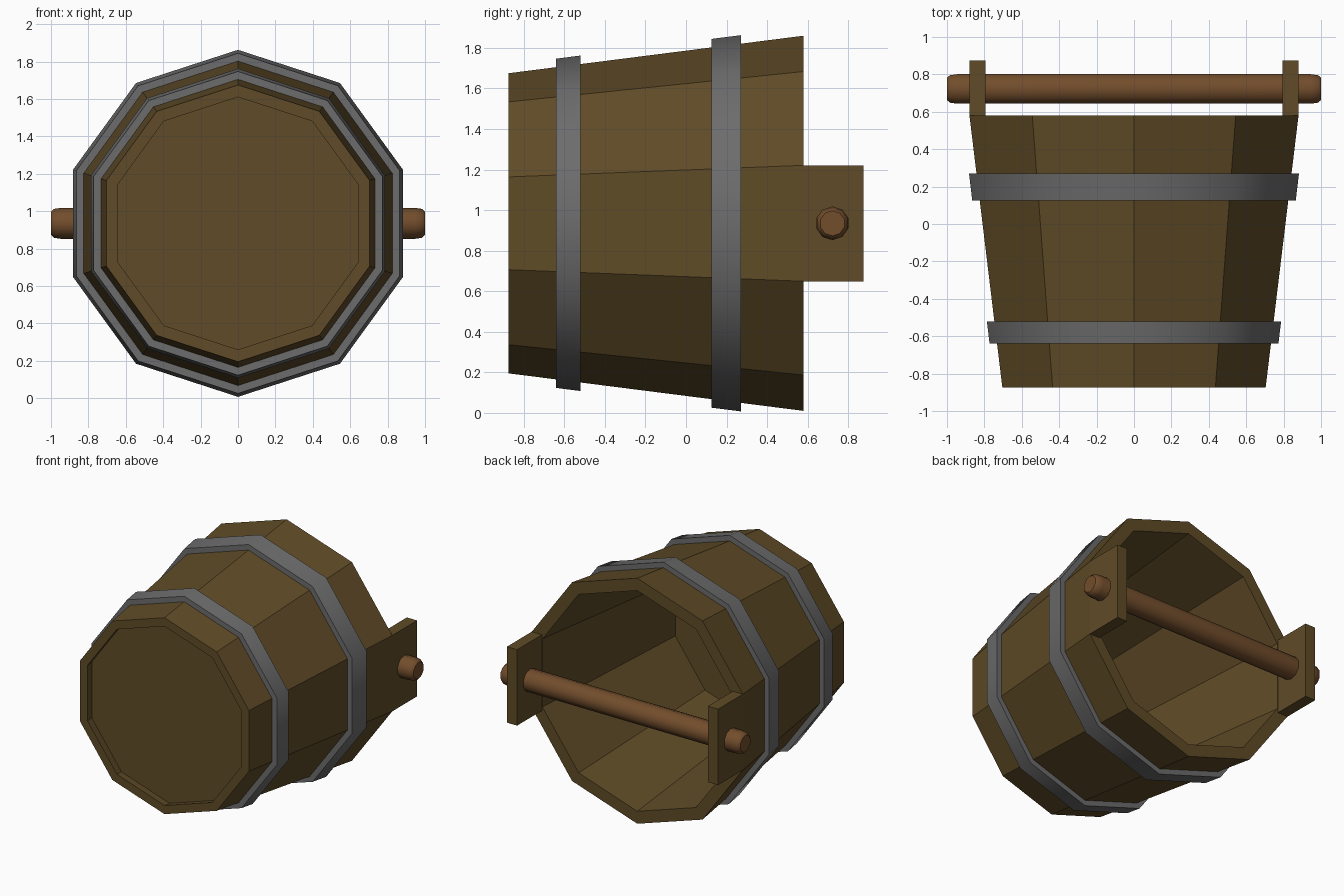
import bpy, bmesh, math

if "Cube" in bpy.data.objects:
    bpy.data.objects.remove(bpy.data.objects["Cube"])

CZ = 0.935   # height of the bucket axis


def material(name, rgb):
    m = bpy.data.materials.new(name)
    m.diffuse_color = (*rgb, 1)
    m.use_nodes = True
    m.node_tree.nodes["Principled BSDF"].inputs["Base Color"].default_value = m.diffuse_color
    return m


WOOD = material("oak", (0.115, 0.07, 0.02))
ROD = material("handle_wood", (0.17, 0.075, 0.025))
IRON = material("iron", (0.15, 0.15, 0.15))


def finish(bm, name, mat, smooth=None):
    bmesh.ops.recalc_face_normals(bm, faces=bm.faces)
    me = bpy.data.meshes.new(name)
    bm.to_mesh(me)
    bm.free()
    ob = bpy.data.objects.new(name, me)
    bpy.context.collection.objects.link(ob)
    me.materials.append(mat)
    if smooth:
        bpy.ops.object.select_all(action='DESELECT')
        ob.select_set(True)
        bpy.context.view_layer.objects.active = ob
        bpy.ops.object.shade_smooth_by_angle(angle=math.radians(smooth))
    return ob


def lathe(name, profile, mat, axis='Y', centre=(0, 0, CZ), closed=True, smooth=None):
    """Ten-sided rings from (position, radius) pairs; a corner points straight up."""
    bm = bmesh.new()
    rings = []
    for p, r in profile:
        ring = []
        for i in range(10):
            a = math.tau * i / 10
            s, c = r * math.sin(a), r * math.cos(a)
            off = (s, p, c) if axis == 'Y' else (p, s, c)
            ring.append(bm.verts.new([o + q for o, q in zip(off, centre)]))
        rings.append(ring)
    pairs = list(zip(rings, rings[1:]))
    if closed:
        pairs.append((rings[-1], rings[0]))
    else:
        bm.faces.new(rings[0])
        bm.faces.new(rings[-1])
    for a, b in pairs:
        for i in range(10):
            j = (i + 1) % 10
            bm.faces.new((a[i], a[j], b[j], b[i]))
    return finish(bm, name, mat, smooth)


def outer(y):
    return 0.74 + 0.185 * (y + 0.875) / 1.455


def inner(y):
    return 0.675 + 0.156 * (y + 0.875) / 1.455


# tapered stave wall, open at both ends
lathe("bucket_wall", [(y, outer(y)) for y in (-0.875, 0.58)]
      + [(y, inner(y)) for y in (0.58, -0.875)], WOOD)

# recessed bottom board
lathe("bottom_board", [(-0.815, inner(-0.815)), (-0.8, inner(-0.8))], WOOD, closed=False)

# iron hoops following the taper
for name, y0, y1 in (("lower_hoop", -0.64, -0.52), ("upper_hoop", 0.125, 0.27)):
    lathe(name, [(y0, outer(y0) - 0.01), (y0, outer(y0) + 0.042),
                 (y1, outer(y1) + 0.042), (y1, outer(y1) - 0.01)], IRON, smooth=40)

# ears that extend the two side staves
for name, s in (("right_ear", 1), ("left_ear", -1)):
    bm = bmesh.new()
    bmesh.ops.create_cube(bm, size=1)
    for v in bm.verts:
        v.co = (s * 0.8375 + v.co.x * 0.085, 0.7275 + v.co.y * 0.295, CZ + v.co.z * 0.572)
    finish(bm, name, WOOD)

# handle rod with rounded ends
half = [(0.945, 0.083), (0.985, 0.077), (1.0, 0.062)]
lathe("handle_rod", [(-x, r) for x, r in reversed(half)] + half, ROD, axis='X',
      centre=(0, 0.722, CZ), closed=False, smooth=40)
